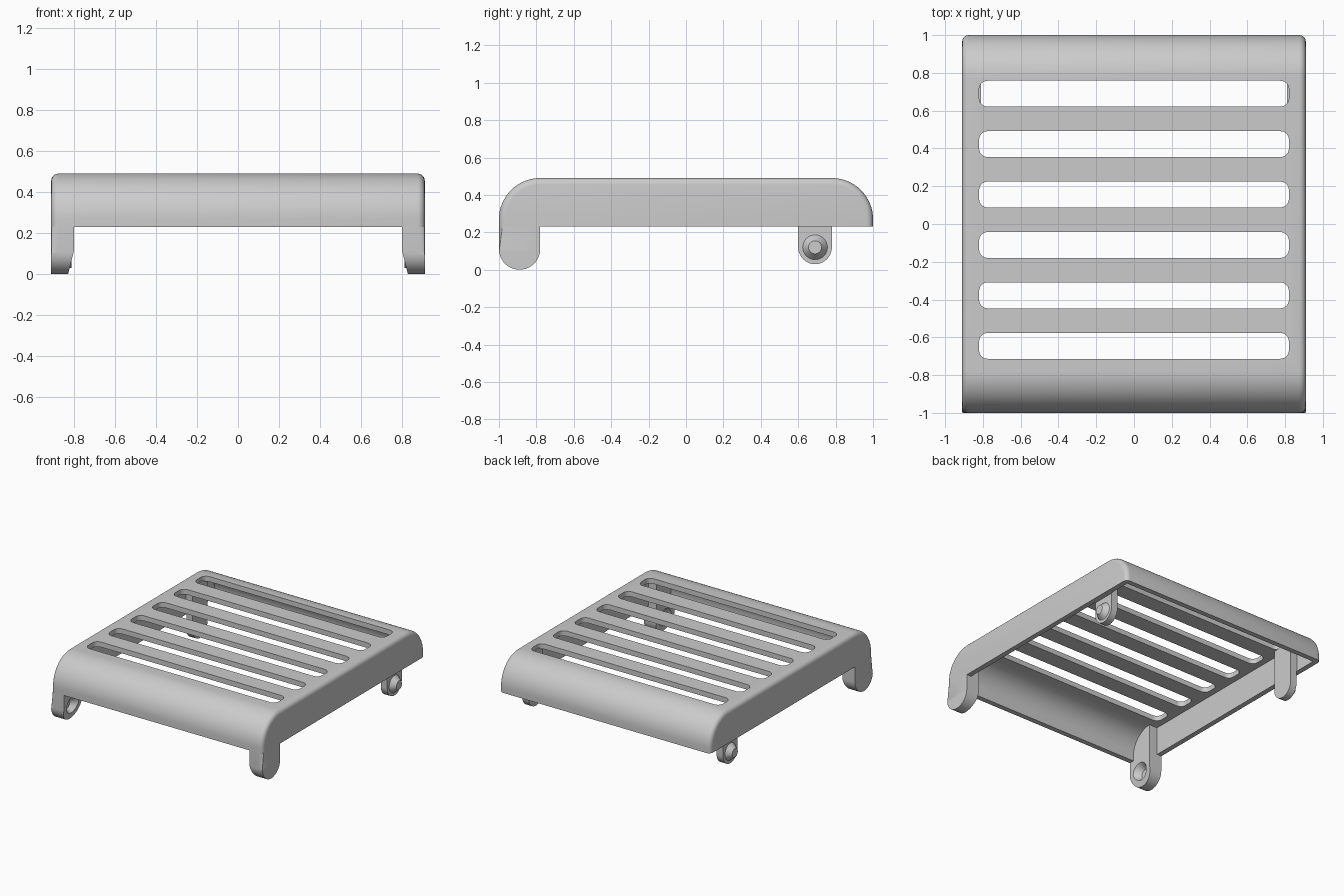
import bpy, bmesh
from math import sin, cos, pi, radians
from mathutils import Vector, Matrix

cube = bpy.data.objects.get("Cube")
if cube:
    bpy.data.objects.remove(cube, do_unlink=True)

grey = bpy.data.materials.new("light grey plastic")
grey.use_nodes = True
grey.diffuse_color = (0.6, 0.6, 0.6, 1)
grey.node_tree.nodes["Principled BSDF"].inputs["Base Color"].default_value = (0.6, 0.6, 0.6, 1)


def finish(bm, name):
    bmesh.ops.recalc_face_normals(bm, faces=bm.faces)
    mesh = bpy.data.meshes.new(name)
    bm.to_mesh(mesh)
    bm.free()
    mesh.materials.append(grey)
    ob = bpy.data.objects.new(name, mesh)
    bpy.context.collection.objects.link(ob)
    return ob


def activate(ob):
    bpy.ops.object.select_all(action='DESELECT')
    ob.select_set(True)
    bpy.context.view_layer.objects.active = ob


def smooth(ob):
    activate(ob)
    bpy.ops.object.shade_smooth_by_angle(angle=radians(30))


def cut(ob, cutter):
    activate(ob)
    mod = ob.modifiers.new("cut", 'BOOLEAN')
    mod.operation = 'DIFFERENCE'
    mod.solver = 'EXACT'
    mod.object = cutter
    bpy.ops.object.modifier_apply(modifier=mod.name)
    bpy.data.objects.remove(cutter, do_unlink=True)


def mirror(ob):
    activate(ob)
    ob.modifiers.new("mirror", 'MIRROR')
    bpy.ops.object.modifier_apply(modifier="mirror")
    smooth(ob)


def arc(cy, cz, r, start, end, n=16):
    steps = [radians(start + (end - start) * i / n) for i in range(n + 1)]
    return [(cy + r * cos(a), cz + r * sin(a)) for a in steps]


def prism(points, x0, x1):
    """Side profile in (y, z), extruded from x0 to x1."""
    bm = bmesh.new()
    face = bm.faces.new([bm.verts.new((x0, y, z)) for y, z in points])
    new = bmesh.ops.extrude_face_region(bm, geom=[face])["geom"]
    verts = [g for g in new if isinstance(g, bmesh.types.BMVert)]
    bmesh.ops.translate(bm, vec=(x1 - x0, 0, 0), verts=verts)
    return bm


def cover_profile(half, low, top, r):
    return ([(half, low)] + arc(half - r, top - r, r, 0, 90)
            + arc(r - half, top - r, r, 90, 180) + [(-half, low)])


def cone(x, y, z, r1, r2, depth):
    """Truncated cone along +x starting at x."""
    bm = bmesh.new()
    move = Matrix.Translation((x + depth / 2, y, z)) @ Matrix.Rotation(pi / 2, 4, 'Y')
    bmesh.ops.create_cone(bm, cap_ends=True, segments=32, radius1=r1, radius2=r2,
                          depth=depth, matrix=move)
    return bm


# Hollow cover with rounded front, back and side edges
LOW, TOP, SIDE, WALL = 0.23, 0.49, 0.91, 0.04
bm = prism(cover_profile(1, LOW, TOP, 0.22), -SIDE, SIDE)
rims = [e for e in bm.edges
        if abs(e.verts[0].co.x - e.verts[1].co.x) < 0.001
        and max(v.co.z for v in e.verts) > LOW + 0.001]
bmesh.ops.bevel(bm, geom=rims, offset=0.035, segments=5, profile=0.5, affect='EDGES')
cover = finish(bm, "slotted_cover")
hollow = prism(cover_profile(1 - WALL, 0.1, TOP - WALL, 0.18), WALL - SIDE, SIDE - WALL)
cut(cover, finish(hollow, "hollow_cutter"))

# Six rounded slots through the top
bm = bmesh.new()
for i in range(6):
    place = Matrix.Translation((0, 0.69 - 0.267 * i, 0.5)) @ Matrix.Diagonal((1.64, 0.137, 0.3, 1))
    bmesh.ops.create_cube(bm, size=1, matrix=place)
upright = [e for e in bm.edges if abs(e.verts[0].co.z - e.verts[1].co.z) > 0.1]
bmesh.ops.bevel(bm, geom=upright, offset=0.045, segments=6, profile=0.5, affect='EDGES')
cut(cover, finish(bm, "slot_cutter"))
smooth(cover)

# Front legs: rounded foot, tapered inner face, conical socket
INNER, FOOT = 0.80, 0.11
bm = prism([(-0.78, LOW)] + [(-1, LOW)] + arc(-0.89, FOOT, FOOT, 180, 360, 20), INNER, SIDE)
corner = [e for e in bm.edges
          if all(v.co.x > 0.9 and v.co.y < -0.999 for v in e.verts)]
bmesh.ops.bevel(bm, geom=corner, offset=0.03, segments=4, profile=0.5, affect='EDGES')
bmesh.ops.bisect_plane(bm, geom=bm.verts[:] + bm.edges[:] + bm.faces[:],
                       plane_co=Vector((0, 0, FOOT)), plane_no=Vector((0, 0, 1)))
for v in bm.verts:
    if v.co.x < INNER + 0.01 and v.co.z < FOOT:
        v.co.x += 0.25 * (FOOT - v.co.z)
legs = finish(bm, "front_legs")
cut(legs, finish(cone(INNER - 0.01, -0.89, FOOT, 0.08, 0.035, 0.06), "socket_cutter"))
mirror(legs)

# Ribs carrying the front legs up inside the cover
ribs = finish(prism([(-0.78, LOW), (-0.78, 0.47)] + arc(-0.78, 0.27, 0.2, 90, 180)
                    + [(-0.98, LOW)], INNER, 0.88), "front_leg_ribs")
mirror(ribs)

# Rear hinge lugs with conical pegs pointing outwards
lugs = finish(prism([(0.78, 0.46), (0.60, 0.46)] + arc(0.69, 0.12, 0.09, 180, 360, 20),
                    0.81, 0.865), "rear_lugs")
mirror(lugs)
lug_webs = finish(prism([(0.60, LOW), (0.78, LOW), (0.78, 0.46), (0.60, 0.46)],
                        0.86, 0.88), "rear_lug_webs")
mirror(lug_webs)
pegs = finish(cone(0.86, 0.69, 0.12, 0.07, 0.035, 0.045), "rear_pegs")
mirror(pegs)
